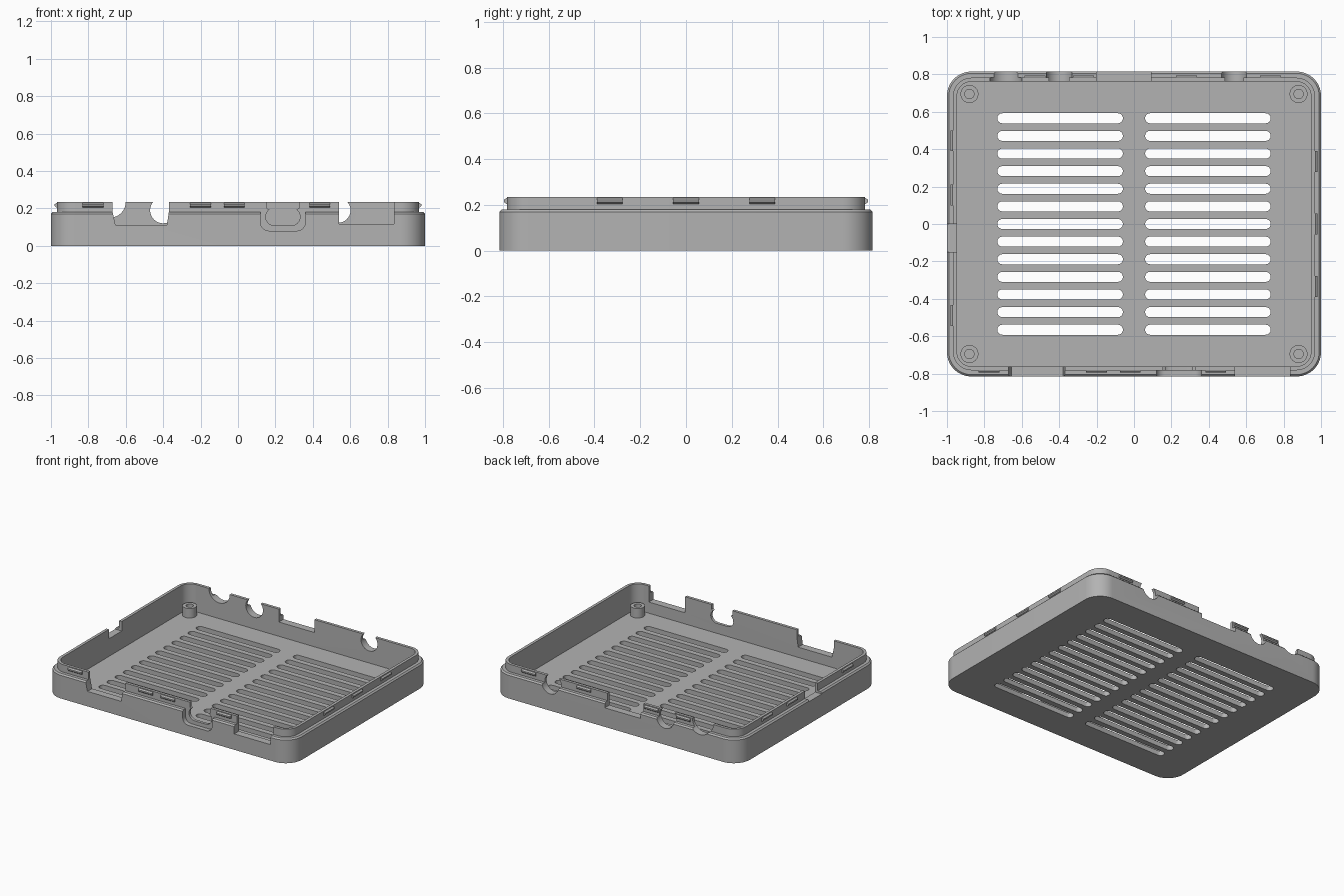
import bpy, bmesh
from math import cos, sin, pi, radians

cube = bpy.data.objects.get("Cube")
if cube:
    bpy.data.objects.remove(cube, do_unlink=True)

plastic = bpy.data.materials.new("grey_plastic")
plastic.use_nodes = True
plastic.diffuse_color = (0.45, 0.45, 0.45, 1)
plastic.node_tree.nodes["Principled BSDF"].inputs["Base Color"].default_value = plastic.diffuse_color

HX, HY, RAD = 1.0, 0.815, 0.13      # outer half sizes and corner radius
STEP, WALL = 0.033, 0.054           # lip inset and wall thickness
RIM, TOP, FLOOR = 0.18, 0.235, 0.035


def arc(cx, cy, r, a0, a1, n=12):
    return [(cx + r * cos(radians(a0 + (a1 - a0) * i / n)),
             cy + r * sin(radians(a0 + (a1 - a0) * i / n))) for i in range(n + 1)]


def circle(cx, cy, r, n=32):
    return arc(cx, cy, r, 0, 360, n)[:-1]


def rounded_rect(inset):
    x, y, r = HX - RAD, HY - RAD, RAD - inset
    return (arc(x, y, r, 0, 90) + arc(-x, y, r, 90, 180)
            + arc(-x, -y, r, 180, 270) + arc(x, -y, r, 270, 360))


def box(x0, x1, z0, z1):
    return [(x0, z0), (x1, z0), (x1, z1), (x0, z1)]


def loft(bm, rings):
    """Skin a stack of (outline, height) rings and cap both ends."""
    loops = [[bm.verts.new((x, y, z)) for x, y in pts] for pts, z in rings]
    n = len(loops[0])
    for a, b in zip(loops, loops[1:]):
        for i in range(n):
            j = (i + 1) % n
            bm.faces.new((a[i], a[j], b[j], b[i]))
    bm.faces.new(loops[0][::-1])
    bm.faces.new(loops[-1])


def prism(bm, pts, axis, lo, hi):
    """Extrude a 2D outline along one axis."""
    place = {"x": lambda a, b, t: (t, a, b),
             "y": lambda a, b, t: (a, t, b),
             "z": lambda a, b, t: (a, b, t)}[axis]
    ends = [[bm.verts.new(place(a, b, t)) for a, b in pts] for t in (lo, hi)]
    n = len(pts)
    for i in range(n):
        j = (i + 1) % n
        bm.faces.new((ends[0][i], ends[0][j], ends[1][j], ends[1][i]))
    bm.faces.new(ends[0][::-1])
    bm.faces.new(ends[1])


def make(name, bm):
    bmesh.ops.recalc_face_normals(bm, faces=bm.faces)
    mesh = bpy.data.meshes.new(name)
    bm.to_mesh(mesh)
    bm.free()
    mesh.materials.append(plastic)
    obj = bpy.data.objects.new(name, mesh)
    bpy.context.scene.collection.objects.link(obj)
    return obj


def smooth(obj):
    obj.data.polygons.foreach_set("use_smooth", [True] * len(obj.data.polygons))
    obj.data.set_sharp_from_angle(angle=radians(30))


def cut(obj, bm):
    """Subtract the cutter mesh and bake the result."""
    cutter = make("cutter", bm)
    cutter.hide_render = True
    mod = obj.modifiers.new("cut", "BOOLEAN")
    mod.operation, mod.solver, mod.object = "DIFFERENCE", "EXACT", cutter
    bpy.context.view_layer.update()
    graph = bpy.context.evaluated_depsgraph_get()
    baked = bpy.data.meshes.new_from_object(obj.evaluated_get(graph))
    obj.modifiers.clear()
    obj.data = baked
    bpy.data.objects.remove(cutter, do_unlink=True)


# Tray: floor, wall with bevelled rim, and thin raised lip
bm = bmesh.new()
loft(bm, [(rounded_rect(i), z) for i, z in (
    (0, 0), (0, RIM - 0.01), (0.01, RIM), (STEP, RIM),
    (STEP, TOP), (WALL, TOP), (WALL, FLOOR))])
tray = make("tray_shell", bm)

# Vent slots in the floor
bm = bmesh.new()
SLOT_R = 0.027
for side in (-1, 1):
    for row in range(-6, 7):
        y, mid, half = row * 0.0942, side * 0.395, 0.336 - SLOT_R
        prism(bm, arc(mid + half, y, SLOT_R, -90, 90, 8)
              + arc(mid - half, y, SLOT_R, 90, 270, 8), "z", -0.1, 0.1)
cut(tray, bm)

# Openings in the front, back and left-hand walls
bm = bmesh.new()
HIGH = 0.4
front, back = (-0.9, -0.7), (0.7, 0.9)
prism(bm, [(-0.655, 0.11), (-0.38, 0.11), (-0.37, RIM), (-0.37, HIGH),
           (-0.67, HIGH), (-0.67, RIM)], "y", *front)
prism(bm, box(0.54, 0.835, 0.117, HIGH), "y", *front)
prism(bm, box(-0.2, 0.09, 0.14, HIGH), "y", *back)
for x, z, r in ((-0.685, 0.235, 0.085), (-0.4, 0.19, 0.07), (0.535, 0.19, 0.067)):
    prism(bm, circle(x, z, r), "y", *back)
prism(bm, box(-0.15, 0.0, 0.165, HIGH), "x", -1.1, -0.9)
# Recess around the connector port, cut back to the lip face
prism(bm, arc(0.165, 0.125, 0.045, 180, 270, 6) + arc(0.315, 0.125, 0.045, 270, 360, 6)
      + [(0.36, HIGH), (0.12, HIGH)], "y", -0.9, -HY + STEP)
cut(tray, bm)

# Connector port: rounded hole, open at the top
bm = bmesh.new()
prism(bm, arc(0.195, 0.155, 0.047, 125, 270, 10) + arc(0.285, 0.155, 0.047, 270, 415, 10)
      + [(0.325, 0.2), (0.325, HIGH), (0.155, HIGH), (0.155, 0.2)], "y", *front)
cut(tray, bm)
smooth(tray)

# Corner screw posts with blind bores
for sx, xn in ((-1, "right"), (1, "left")):
    for sy, yn in ((-1, "front"), (1, "back")):
        bm = bmesh.new()
        loft(bm, [(circle(sx * 0.88, sy * 0.695, r), z) for r, z in (
            (0.048, 0.03), (0.048, 0.105), (0.025, 0.105), (0.025, 0.04))])
        smooth(make(f"{yn}_{xn}_screw_post", bm))

# Snap ridges along the outside of the lip
LENGTH = 0.112
ridges = {("y", -1): (-0.775, -0.2, -0.02, 0.437),
          ("y", 1): (-0.53, -0.27, 0.28, 0.73),
          ("x", 1): (-0.333, 0.0, 0.333),
          ("x", -1): (-0.49, 0.155, 0.445)}
names = {("y", -1): "front", ("y", 1): "back", ("x", 1): "left", ("x", -1): "right"}
for (axis, sign), spots in ridges.items():
    bm = bmesh.new()
    base = (HY if axis == "y" else HX) - STEP
    section = [(sign * (base + d), z) for d, z in (
        (-0.005, 0.204), (0.003, 0.204), (0.013, 0.212),
        (0.013, 0.222), (0.003, 0.23), (-0.005, 0.23))]
    for c in spots:
        lo = c - LENGTH / 2
        hi = c + LENGTH / 2
        if axis == "y":
            prism(bm, section, "x", lo, hi)
        else:
            prism(bm, section, "y", lo, hi)
    make(f"{names[axis, sign]}_snap_ridges", bm)
